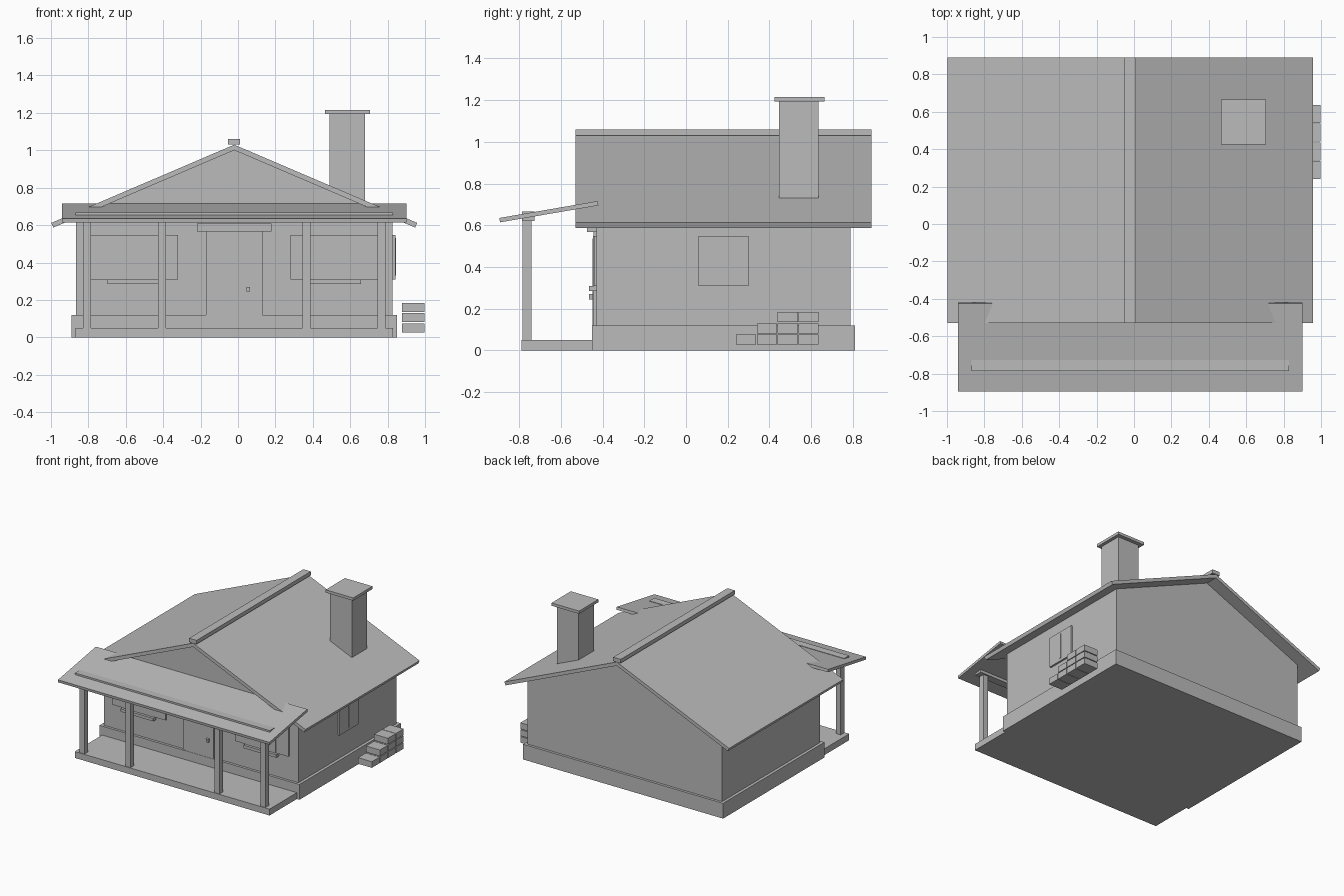
import bpy
import bmesh
from math import hypot

cube = bpy.data.objects.get("Cube")
if cube:
    bpy.data.objects.remove(cube, do_unlink=True)

# One plain grey for the whole cabin
grey = bpy.data.materials.new("plain_grey")
grey.use_nodes = True
GREY = (0.5, 0.5, 0.5, 1)
grey.diffuse_color = GREY
grey.node_tree.nodes["Principled BSDF"].inputs["Base Color"].default_value = GREY

CX = -0.02      # centre line of the house
FRONT = -0.43   # front wall plane


def prism(name, outline, start, end, axis="y"):
    """Extrude a closed outline along y (outline in x, z) or x (outline in y, z)."""
    bm = bmesh.new()
    verts = [bm.verts.new((a, start, b) if axis == "y" else (start, a, b))
             for a, b in outline]
    face = bm.faces.new(verts)
    new = bmesh.ops.extrude_face_region(bm, geom=[face])["geom"]
    shift = (0, end - start, 0) if axis == "y" else (end - start, 0, 0)
    bmesh.ops.translate(bm, vec=shift,
                        verts=[v for v in new if isinstance(v, bmesh.types.BMVert)])
    bmesh.ops.recalc_face_normals(bm, faces=bm.faces)
    mesh = bpy.data.meshes.new(name)
    bm.to_mesh(mesh)
    bm.free()
    mesh.materials.append(grey)
    obj = bpy.data.objects.new(name, mesh)
    bpy.context.collection.objects.link(obj)
    return obj


def box(name, x, y, z):
    """Box from (min, max) pairs."""
    return prism(name, [(x[0], z[0]), (x[1], z[0]), (x[1], z[1]), (x[0], z[1])], *y)


def span(centre, width):
    return (centre - width / 2, centre + width / 2)


# Foundation and porch floor
box("foundation", span(CX, 1.74), (-0.45, 0.81), (0, 0.12))
box("porch_floor", span(CX, 1.695), (-0.79, -0.45), (0, 0.05))

# Main roof: two slopes meeting at the ridge, ends cut square to the slope
half, ridge, eave, thick = 0.978, 1.03, 0.612, 0.027
drop = ridge - eave
length = hypot(half, drop)
nx, nz = drop / length * thick, half / length * thick
under = ridge - thick * length / half
slope = drop / half
prism("main_roof", [
    (CX - half, eave), (CX, ridge), (CX + half, eave),
    (CX + half - nx, eave - nz), (CX, under), (CX - half + nx, eave - nz),
], -0.53, 0.89)
box("ridge_cap", span(CX - 0.002, 0.065), (-0.53, 0.89), (1.03, 1.06))

# Walls with gables reaching the underside of the roof
w = 0.847
wall_top = under - slope * w
prism("walls", [(CX - w, 0.12), (CX + w, 0.12), (CX + w, wall_top),
                (CX, under), (CX - w, wall_top)], FRONT, 0.79)

# Chimney
box("chimney", (0.49, 0.68), (0.445, 0.635), (0.70, 1.195))
box("chimney_cap", (0.465, 0.705), (0.425, 0.665), (1.193, 1.215))

# Porch roof, beam and posts
prism("porch_roof", [(-0.895, 0.635), (-0.892, 0.614), (-0.42, 0.695), (-0.424, 0.716)],
      CX - 0.92, CX + 0.92, axis="x")
box("porch_beam", span(CX, 1.695), (-0.787, -0.727), (0.62, 0.667))
for side, label in ((-1, "right"), (1, "left")):
    for offset, place in ((0.787, "outer"), (0.387, "inner")):
        box(f"{label}_{place}_post", span(CX + side * offset, 0.042),
            (-0.785, -0.74), (0.05, 0.62))

# Door
box("door_frame", span(CX, 0.30), (-0.443, FRONT), (0.09, 0.57))
box("door", span(CX, 0.24), (-0.448, FRONT), (0.09, 0.537))
box("door_lintel", span(CX, 0.40), (-0.475, FRONT), (0.567, 0.61))
box("door_knob", span(0.055, 0.02), (-0.465, -0.445), (0.245, 0.27))

# Front windows with sill, glazing bar and shutters
for side, label in ((-1, "right"), (1, "left")):
    c = CX + side * 0.535
    box(f"{label}_window", span(c, 0.25), (-0.445, FRONT), (0.308, 0.548))
    box(f"{label}_glazing_bar", span(c, 0.014), (-0.449, FRONT), (0.33, 0.53))
    box(f"{label}_sill", span(c, 0.285), (-0.465, FRONT), (0.285, 0.308))
    for s, place in ((-1, "first"), (1, "second")):
        box(f"{label}_{place}_shutter", span(c + s * 0.179, 0.108),
            (-0.442, FRONT), (0.308, 0.548))

# Side window
box("side_window", (0.825, 0.841), (0.06, 0.30), (0.308, 0.548))
box("side_glazing_bar", (0.825, 0.845), span(0.18, 0.014), (0.33, 0.53))

# Stacked firewood, stepped towards the back
for row in range(3):
    for i in range(row, 4):
        y, z = 0.24 + i * 0.1, 0.027 + row * 0.054
        box(f"firewood_{row}_{i}", (0.877, 0.997), (y, y + 0.096), (z, z + 0.048))
